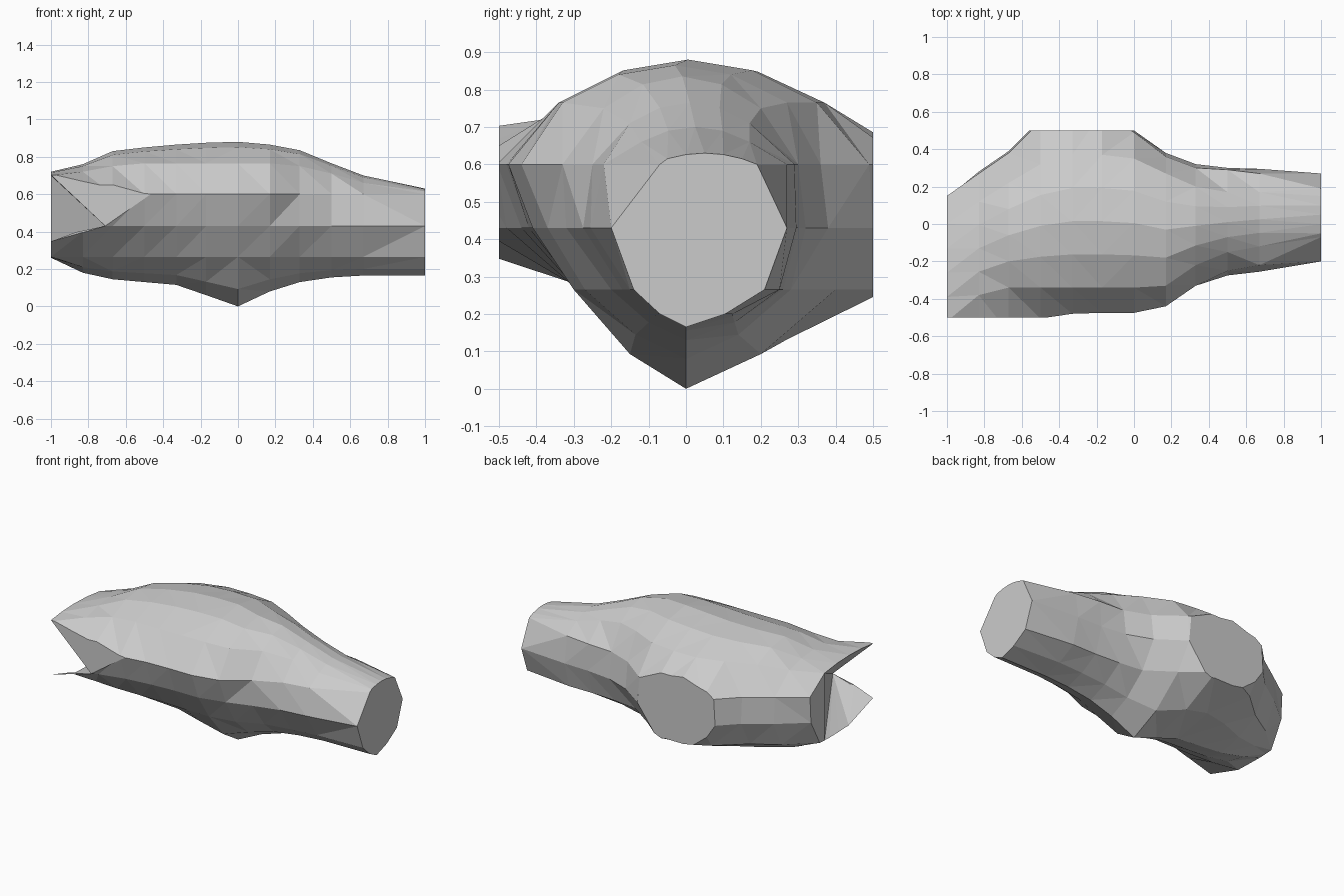
import bpy, bmesh
from mathutils import Vector

if "Cube" in bpy.data.objects:
    bpy.data.objects.remove(bpy.data.objects["Cube"])

# Cross-sections along x: x, bottom z, right-side y at z .265/.43/.6/shoulder,
# left-side y at the same levels, shoulder z, top z
STATIONS = [
    (-1.0, .26, .05, .14, .15, .0, -.25, -.75, -.70, -.52, .70, .72),
    (-.83, .18, .20, .28, .27, .12, -.28, -.56, -.66, -.38, .72, .76),
    (-.67, .145, .30, .39, .38, .22, -.29, -.48, -.58, -.34, .75, .83),
    (-.5, .13, .45, .56, .55, .32, -.29, -.44, -.505, -.34, .765, .85),
    (-.33, .115, .54, .68, .64, .37, -.29, -.42, -.48, -.34, .765, .865),
    (-.17, .06, .54, .64, .60, .37, -.30, -.41, -.475, -.34, .765, .875),
    (0, 0, .40, .50, .49, .35, -.30, -.41, -.475, -.34, .765, .88),
    (.17, .08, .28, .38, .36, .27, -.27, -.37, -.44, -.33, .765, .865),
    (.33, .13, .26, .32, .30, .20, -.20, -.32, -.33, -.22, .75, .835),
    (.5, .155, .25, .30, .29, .17, -.17, -.275, -.25, -.15, .71, .765),
    (.67, .165, .25, .295, .27, .17, -.15, -.255, -.22, -.12, .66, .70),
    (1.0, .165, .21, .27, .19, .15, -.14, -.20, -.07, -.05, .615, .63),
]
LEVELS = (.265, .43, .6)


def section(s):
    x, zb, *sides, zs, zt = s
    right, left = sides[:4], sides[4:]
    yb = min(0, right[0] - .1)
    yt = (right[3] + left[3]) / 2

    def flank(ys):
        pts = [((yb + ys[0]) / 2, zb + (.265 - zb) * .35)]
        pts += list(zip(ys, LEVELS)) + [(ys[3], zs)]
        return pts + [((yt + ys[3]) / 2, zt - (zt - zs) * .25)]

    ring = [(yb, zb)] + flank(right) + [(yt, zt)] + flank(left)[::-1]
    return [(x, y, z) for y, z in ring]


# Loft the rock-like body
bm = bmesh.new()
rings = [[bm.verts.new(p) for p in section(s)] for s in STATIONS]
n = len(rings[0])
for a, b in zip(rings, rings[1:]):
    for i in range(n):
        j = (i + 1) % n
        bm.faces.new((a[i], a[j], b[j], b[i]))
bmesh.ops.triangulate(bm, faces=bm.faces[:])

# Flat cap on the narrow end and flat part of the opposite end
bm.faces.new(rings[-1])
bm.faces.new(rings[0][1:6])


def clip(side):
    geom = bm.verts[:] + bm.edges[:] + bm.faces[:]
    cut = bmesh.ops.bisect_plane(bm, geom=geom, dist=1e-5,
                                 plane_co=(0, side * .5, 0),
                                 plane_no=(0, side, 0), clear_outer=True)
    return [e for e in cut["geom_cut"] if isinstance(e, bmesh.types.BMEdge)]


# Rear branch is sliced flat; front corner is left open
bmesh.ops.holes_fill(bm, edges=clip(1), sides=0)
clip(-1)

# Fold the corner opening inward, fanned from one rim point
rim = [e for e in bm.edges if e.is_boundary]
target = Vector((-.72, -.5, .43))
pivot = min({v for e in rim for v in e.verts}, key=lambda v: (v.co - target).length)
for e in rim:
    if pivot not in e.verts:
        bm.faces.new((pivot, *e.verts))

bmesh.ops.recalc_face_normals(bm, faces=bm.faces[:])
mesh = bpy.data.meshes.new("faceted_body")
bm.to_mesh(mesh)
bm.free()
bpy.context.collection.objects.link(bpy.data.objects.new("faceted_body", mesh))
